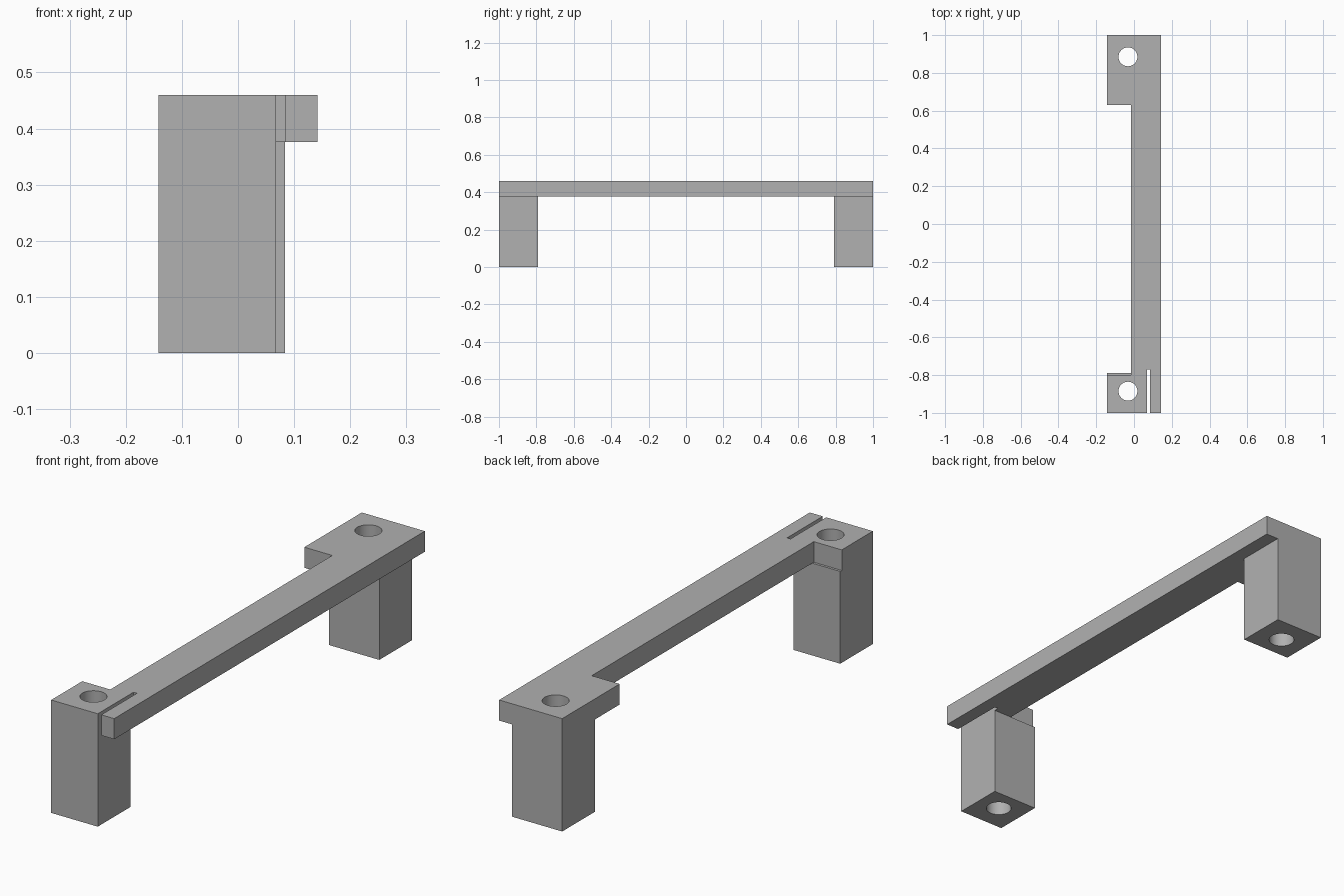
import bpy, bmesh, math

cube = bpy.data.objects.get("Cube")
if cube:
    bpy.data.objects.remove(cube, do_unlink=True)

grey = bpy.data.materials.new("plain grey")
grey.use_nodes = True
COLOUR = (0.44, 0.44, 0.44, 1)
grey.diffuse_color = COLOUR
grey.node_tree.nodes["Principled BSDF"].inputs["Base Color"].default_value = COLOUR

TOP, UNDER = 0.46, 0.376          # bar top and underside
LEFT, RIGHT = -0.142, 0.142       # outer sides
BAR_IN, SLOT_A, SLOT_B = -0.016, 0.068, 0.084


def prism(name, outline, z0, z1):
    """Extrude a flat outline (counter-clockwise) from z0 to z1."""
    bm = bmesh.new()
    face = bm.faces.new([bm.verts.new((x, y, z0)) for x, y in outline])
    grown = bmesh.ops.extrude_face_region(bm, geom=[face])["geom"]
    verts = [v for v in grown if isinstance(v, bmesh.types.BMVert)]
    bmesh.ops.translate(bm, vec=(0, 0, z1 - z0), verts=verts)
    bmesh.ops.recalc_face_normals(bm, faces=bm.faces[:])
    mesh = bpy.data.meshes.new(name)
    bm.to_mesh(mesh)
    bm.free()
    mesh.materials.append(grey)
    obj = bpy.data.objects.new(name, mesh)
    bpy.context.collection.objects.link(obj)
    return obj


def rect(x0, x1, y0, y1):
    return [(x0, y0), (x1, y0), (x1, y1), (x0, y1)]


def circle(cx, cy, r, n=48):
    return [(cx + r * math.cos(2 * math.pi * i / n),
             cy + r * math.sin(2 * math.pi * i / n)) for i in range(n)]


def combine(target, part, operation):
    """Apply a boolean and drop the helper part."""
    bpy.context.view_layer.objects.active = target
    mod = target.modifiers.new(part.name, "BOOLEAN")
    mod.operation, mod.object, mod.solver = operation, part, "EXACT"
    bpy.ops.object.modifier_apply(modifier=mod.name)
    bpy.data.objects.remove(part, do_unlink=True)


# Long bar with a tab at each end and a narrow slot in the front end
bracket = prism("bar_bracket", [
    (LEFT, -1), (SLOT_A, -1), (SLOT_A, -0.77), (SLOT_B, -0.77), (SLOT_B, -1),
    (RIGHT, -1), (RIGHT, 1), (LEFT, 1), (LEFT, 0.63), (BAR_IN, 0.63),
    (BAR_IN, -0.8), (LEFT, -0.8)], UNDER, TOP)

# Legs
combine(bracket, prism("front_leg", rect(LEFT, SLOT_A, -1, -0.79), 0, UNDER), "UNION")
combine(bracket, prism("back_leg", rect(LEFT, SLOT_B, 0.79, 1), 0, UNDER), "UNION")

# Vertical bolt holes through both legs
for y in (-0.885, 0.885):
    combine(bracket, prism("hole_cutter", circle(-0.032, y, 0.05), -0.1, TOP + 0.1), "DIFFERENCE")

# Merge coplanar faces and smooth the hole walls
bm = bmesh.new()
bm.from_mesh(bracket.data)
bmesh.ops.remove_doubles(bm, verts=bm.verts[:], dist=0.0001)
bmesh.ops.dissolve_limit(bm, angle_limit=math.radians(1),
                         verts=bm.verts[:], edges=bm.edges[:])
bm.to_mesh(bracket.data)
bm.free()
bpy.ops.object.select_all(action="DESELECT")
bracket.select_set(True)
bpy.context.view_layer.objects.active = bracket
bpy.ops.object.shade_smooth_by_angle(angle=math.radians(30))
